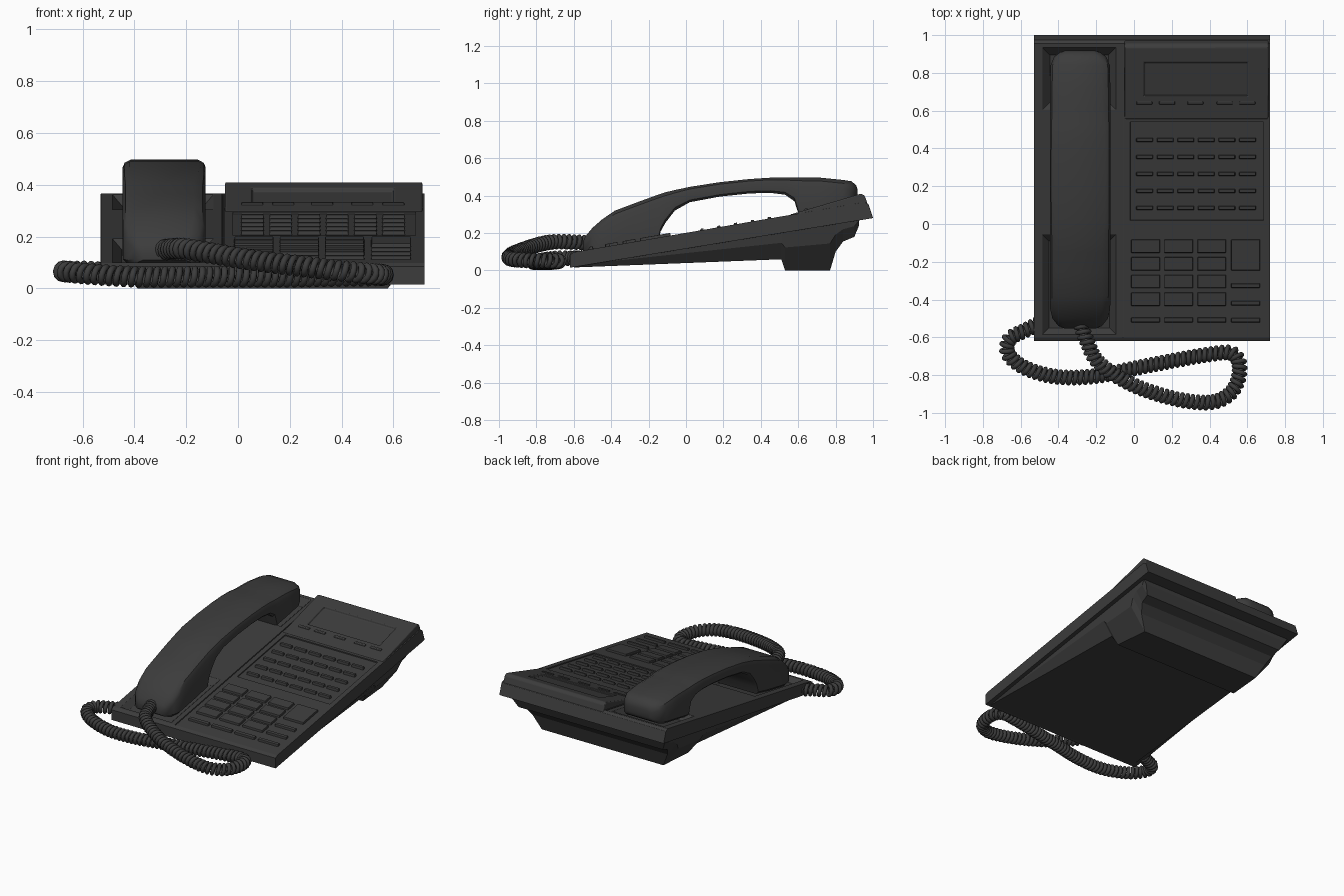
import bpy, math
from mathutils import Vector

if "Cube" in bpy.data.objects:
    bpy.data.objects.remove(bpy.data.objects["Cube"])

mat = bpy.data.materials.new("charcoal_plastic")
mat.diffuse_color = (0.045, 0.045, 0.045, 1)
mat.use_nodes = True
mat.node_tree.nodes["Principled BSDF"].inputs["Base Color"].default_value = mat.diffuse_color


def surf(y):            # main sloped top
    return 0.098 + 0.172 * (y + 0.60)


def disp(y):            # steeper display slope
    return surf(0.555) + 0.30 * (y - 0.555)


def under(y):           # lower edge of the shell
    return 0.015 + 0.1636 * (y + 0.62)


def finish(name, verts, faces, bevel=0, smooth=False, segs=2):
    me = bpy.data.meshes.new(name)
    me.from_pydata(verts, [], faces)
    me.materials.append(mat)
    ob = bpy.data.objects.new(name, me)
    bpy.context.collection.objects.link(ob)
    bpy.ops.object.select_all(action='DESELECT')
    ob.select_set(True)
    bpy.context.view_layer.objects.active = ob
    bpy.ops.object.mode_set(mode='EDIT')
    bpy.ops.mesh.select_all(action='SELECT')
    bpy.ops.mesh.normals_make_consistent(inside=False)
    bpy.ops.object.mode_set(mode='OBJECT')
    if smooth:
        bpy.ops.object.shade_smooth_by_angle(angle=math.radians(35))
    if bevel:
        add_bevel(ob, bevel, segs)
    return ob


def add_bevel(ob, width, segs=2):
    m = ob.modifiers.new("bevel", 'BEVEL')
    m.width, m.segments, m.limit_method = width, segs, 'ANGLE'


def loft(name, rings, **kw):
    n = len(rings[0])
    verts = [p for r in rings for p in r]
    faces = [tuple(range(n)), tuple(range(len(verts) - n, len(verts)))]
    for i in range(len(rings) - 1):
        for j in range(n):
            k = (j + 1) % n
            faces.append((i*n + j, i*n + k, i*n + n + k, i*n + n + j))
    return finish(name, verts, faces, **kw)


def prism(name, profile, x0, x1, **kw):
    return loft(name, [[(x, y, z) for y, z in profile] for x in (x0, x1)], **kw)


def block(name, x0, x1, y0, y1, lo, hi, shrink_lo=0, shrink_hi=0, f=surf, **kw):
    rings = []
    for off, s in ((lo, shrink_lo), (hi, shrink_hi)):
        rings.append([(x, y, f(y) + off) for x, y in (
            (x0 + s, y0 + s), (x1 - s, y0 + s), (x1 - s, y1 - s), (x0 + s, y1 - s))])
    return loft(name, rings, **kw)


def cut(target, cutter):
    cutter.hide_render = True
    cutter.hide_viewport = True
    m = target.modifiers.new("cut", 'BOOLEAN')
    m.operation, m.object, m.solver = 'DIFFERENCE', cutter, 'EXACT'


# Upper shell with cradle wells and a shallow panel for the line keys
shell = prism("upper_shell", [(-0.62, 0.015), (-0.62, 0.085), (-0.60, 0.098), (0.955, surf(0.955)),
                              (0.975, 0.355), (1.0, 0.28)], -0.53, 0.72)
cut(shell, block("ear_well_cutter", -0.50, -0.08, 0.59, 0.95, -0.04, 0.04, 0.055, -0.025))
cut(shell, block("mouth_well_cutter", -0.50, -0.08, -0.60, -0.04, -0.035, 0.035, 0.05, -0.02))
cut(shell, block("line_panel_cutter", -0.02, 0.685, 0.02, 0.54, -0.008, 0.05))
cut(shell, block("seam_cutter", -0.061, -0.055, -0.60, 0.95, -0.006, 0.05))
add_bevel(shell, 0.008)

# Raised display wedge with recessed window
display = prism("display_housing", [(0.555, 0.26), (0.555, surf(0.555) + 0.002), (0.935, disp(0.935)),
                                    (0.955, disp(0.94) - 0.012), (0.992, 0.30)], -0.05, 0.712)
cut(display, block("window_cutter", 0.055, 0.60, 0.68, 0.855, -0.014, 0.05, f=disp))
add_bevel(display, 0.012, 3)

# Lower body: tapered underside running into the rear foot
rings = []
for y, bot in [(-0.60, 0.016), (0.51, 0.06), (0.53, 0), (0.77, 0), (0.80, 0.10),
               (0.84, 0.155), (0.90, 0.18), (0.925, 0.24)]:
    top = under(y) + 0.02
    depth = under(y) - bot
    mid = top - (top - bot) * 0.45
    a, b = 0.025 + 0.1 * max(depth, 0), 0.03 + 0.55 * max(depth, 0)
    rings.append([(-0.505, y, top), (-0.53 + a, y, mid), (-0.53 + b, y, bot),
                  (0.72 - b, y, bot), (0.72 - a, y, mid), (0.695, y, top)])
loft("lower_body_and_foot", rings)


# Keys
def key(name, x0, x1, y0, y1, h=0.014, f=surf):
    block(name, x0, x1, y0, y1, -0.02, h, 0, 0.004, f=f, bevel=0.003)


for i, x in enumerate((0.01, 0.13, 0.28, 0.435, 0.555)):
    key(f"display_key_{i}", x, x + 0.09, 0.63, 0.652, 0.009, disp)
for r in range(5):
    for c in range(6):
        x, y = 0.01 + 0.109 * c, 0.085 + 0.09 * r
        key(f"line_key_{r}_{c}", x, x + 0.092, y - 0.012, y + 0.012, 0.008)
for c in range(3):
    x = -0.017 + 0.175 * c
    for r in range(4):
        y = -0.155 - 0.0935 * r
        key(f"dial_key_{r}_{c}", x, x + 0.157, y, y + 0.075)
    key(f"function_key_{c}", x, x + 0.157, -0.523, -0.493)
key("large_key", 0.512, 0.67, -0.248, -0.08)
for i, y in enumerate((-0.34, -0.433, -0.523)):
    key(f"side_key_{i}", 0.512, 0.67, y, y + 0.028)

# Handset: stations along y (position, top, bottom, half width)
stations = [
    (-0.552, .15, .11, .085), (-0.54, .18, .10, .115), (-0.50, .228, .092, .147), (-0.45, .272, .095, .159),
    (-0.38, .32, .108, .16), (-0.26, .365, .13, .16), (-0.15, .405, .155, .16), (-0.135, .41, .21, .16),
    (-0.11, .418, .255, .16), (-0.06, .43, .32, .16), (0.02, .447, .365, .16), (0.18, .472, .395, .16),
    (0.34, .489, .412, .16), (0.45, .496, .415, .16), (0.53, .498, .405, .16), (0.58, .498, .37, .16),
    (0.605, .498, .29, .16), (0.72, .496, .31, .16), (0.84, .484, .33, .157), (0.885, .477, .342, .138),
    (0.91, .455, .36, .105), (0.918, .43, .38, .08)]
rings = []
for y, t, b, w in stations:
    c = min(0.045, (t - b) * 0.35)
    half = [(w - c*0.4, b), (w, b + c*0.4), (w, t - c), (w - c*0.25, t - c*0.4), (w - c, t)]
    half += [(-u, z) for u, z in reversed(half)]
    rings.append([(-0.285 + u, y, z) for u, z in half])
loft("handset", rings, smooth=True)

# Coiled cord: helix wound about a smooth path from the base to the handset
path = [Vector(p) for p in [
    (-0.51, -0.53, .06), (-0.58, -0.565, .065), (-0.66, -0.61, .065), (-0.665, -0.69, .065), (-0.57, -0.765, .055),
    (-0.40, -0.81, .045), (-0.20, -0.805, .045), (0, -0.765, .045), (0.2, -0.725, .045),
    (0.4, -0.69, .048), (0.52, -0.685, .05), (0.56, -0.76, .052), (0.525, -0.88, .055),
    (0.42, -0.942, .065), (0.25, -0.932, .085), (0.05, -0.875, .11), (-0.1, -0.80, .135),
    (-0.2, -0.72, .152), (-0.245, -0.63, .153), (-0.283, -0.53, .148)]]
line = []
for i in range(len(path) - 1):
    p0, p1, p2, p3 = (path[max(0, min(len(path) - 1, i + k))] for k in (-1, 0, 1, 2))
    for s in range(60):
        t = s / 60
        line.append(0.5 * (2*p1 + (p2 - p0)*t + (2*p0 - 5*p1 + 4*p2 - p3)*t*t
                           + (3*p1 - p0 - 3*p2 + p3)*t**3))
line.append(path[-1])
dist = [0.0]
for a, b in zip(line, line[1:]):
    dist.append(dist[-1] + (b - a).length)
pitch, per_turn, coil_r = 0.029, 12, 0.030
count = int(dist[-1] / pitch * per_turn)
points, seg = [], 0
for k in range(count):
    d = k * pitch / per_turn
    while seg < len(line) - 2 and dist[seg + 1] < d:
        seg += 1
    step = line[seg + 1] - line[seg]
    pos = line[seg] + step * ((d - dist[seg]) / step.length)
    side = step.cross(Vector((0, 0, 1))).normalized()
    up = side.cross(step).normalized()
    ang = 2 * math.pi * k / per_turn
    points.append(pos + coil_r * (math.cos(ang) * side + math.sin(ang) * up))
cu = bpy.data.curves.new("coiled_cord", 'CURVE')
cu.dimensions = '3D'
cu.bevel_depth, cu.bevel_resolution = 0.0125, 2
cu.use_fill_caps = True
cu.materials.append(mat)
sp = cu.splines.new('POLY')
sp.points.add(len(points) - 1)
for q, p in zip(sp.points, points):
    q.co = (*p, 1)
bpy.context.collection.objects.link(bpy.data.objects.new("coiled_cord", cu))
